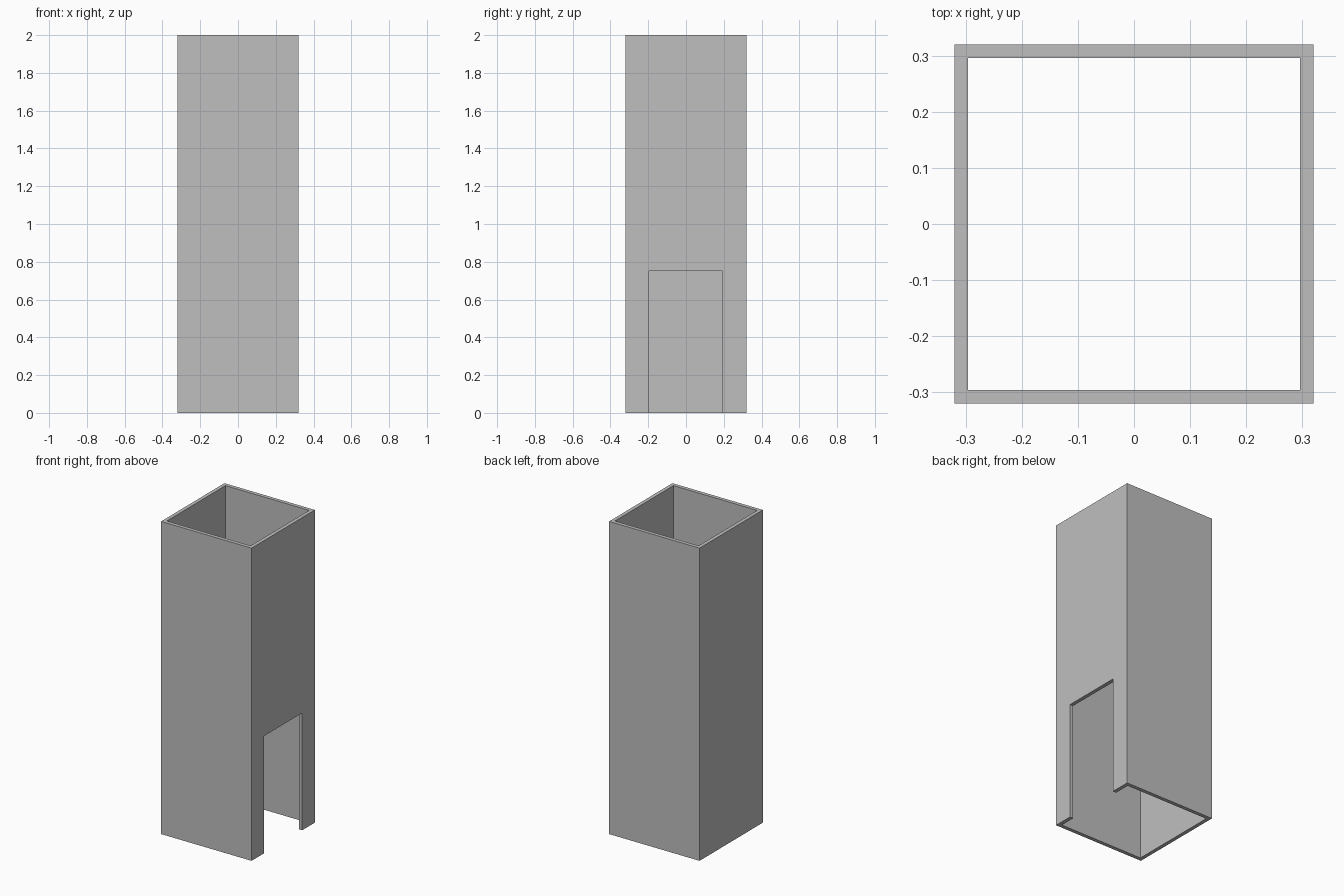
import bpy

default_cube = bpy.data.objects.get("Cube")
if default_cube:
    bpy.data.objects.remove(default_cube, do_unlink=True)

HEIGHT = 2.0
OUTER = 0.32        # half width of the shaft
INNER = 0.296       # half width of the hollow
DOOR_TOP = 0.75
DOOR_Y = (-0.195, 0.192)

grey = bpy.data.materials.new("plain grey")
grey.use_nodes = True
colour = (0.52, 0.52, 0.52, 1.0)
grey.diffuse_color = colour
grey.node_tree.nodes["Principled BSDF"].inputs["Base Color"].default_value = colour


def box(name, low, high):
    """Axis-aligned box between two corners."""
    centre = [(a + b) / 2 for a, b in zip(low, high)]
    bpy.ops.mesh.primitive_cube_add(size=1, location=centre)
    obj = bpy.context.object
    obj.name = name
    obj.scale = [b - a for a, b in zip(low, high)]
    bpy.ops.object.transform_apply(location=True, rotation=False, scale=True)
    return obj


def cut(target, cutter):
    """Subtract the cutter from the target, then discard it."""
    cutter.hide_render = True
    mod = target.modifiers.new("cut", "BOOLEAN")
    mod.operation = "DIFFERENCE"
    mod.solver = "EXACT"
    mod.object = cutter
    bpy.context.view_layer.objects.active = target
    bpy.ops.object.modifier_apply(modifier=mod.name)
    bpy.data.objects.remove(cutter, do_unlink=True)


# Square shaft, open at both ends
shaft = box("shaft", (-OUTER, -OUTER, 0), (OUTER, OUTER, HEIGHT))
shaft.data.materials.append(grey)
cut(shaft, box("hollow_cutter", (-INNER, -INNER, -0.1), (INNER, INNER, HEIGHT + 0.1)))

# Doorway through the left (+x) wall only
cut(shaft, box("doorway_cutter", (0.2, DOOR_Y[0], -0.1), (OUTER + 0.1, DOOR_Y[1], DOOR_TOP)))
